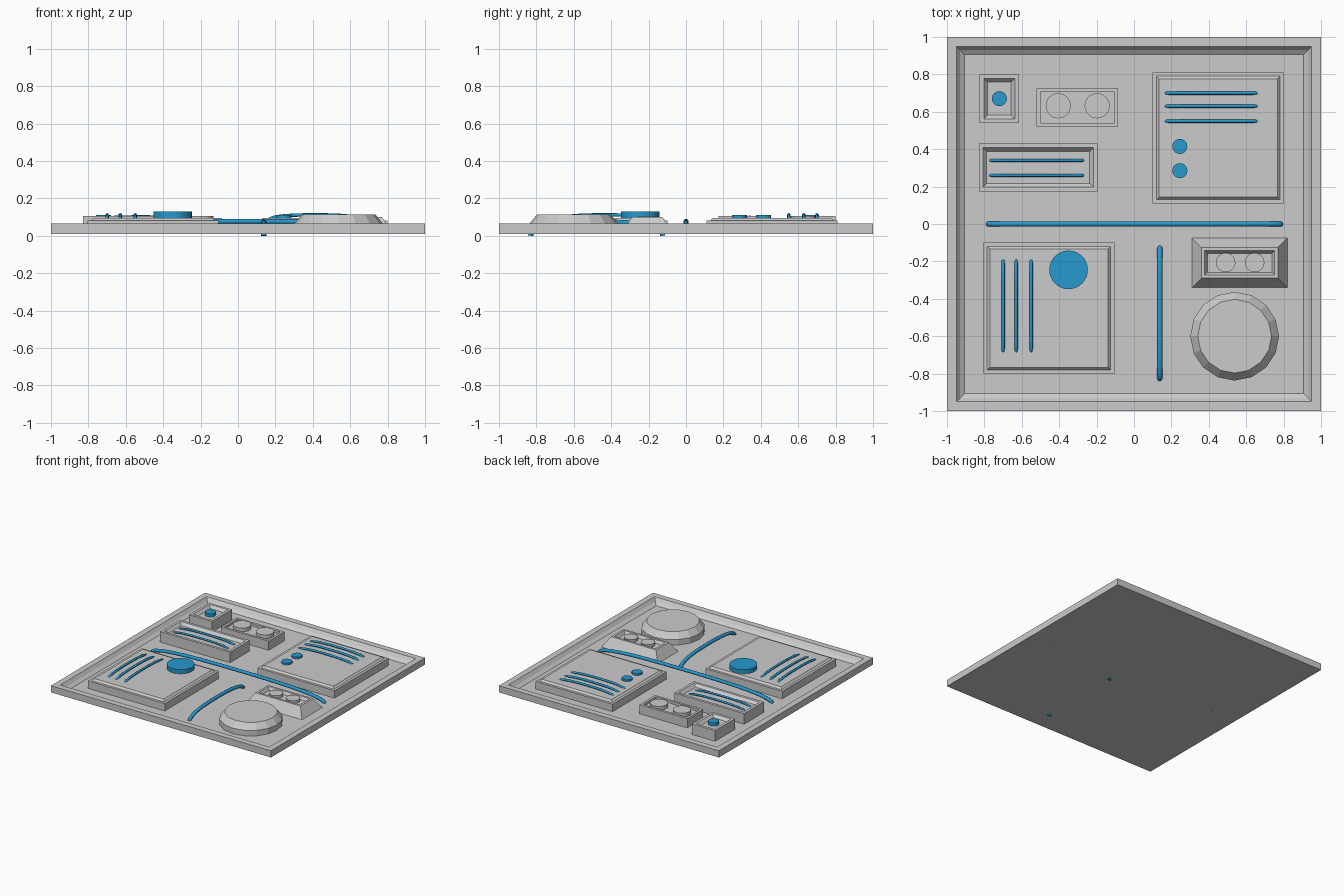
import bpy, bmesh, math

if "Cube" in bpy.data.objects:
    bpy.data.objects.remove(bpy.data.objects["Cube"])

blue = bpy.data.materials.new("blue")
blue.diffuse_color = (0.02, 0.32, 0.62, 1)
blue.use_nodes = True
blue.node_tree.nodes["Principled BSDF"].inputs["Base Color"].default_value = blue.diffuse_color
FLOOR = 0.02


def make(name, bm, mat=None):
    me = bpy.data.meshes.new(name)
    bmesh.ops.recalc_face_normals(bm, faces=bm.faces[:])
    bm.to_mesh(me)
    bm.free()
    ob = bpy.data.objects.new(name, me)
    bpy.context.collection.objects.link(ob)
    if mat:
        me.materials.append(mat)
    return ob


def loft(name, rings, mat=None):
    """Join equal-sided rings of points, capping both ends."""
    bm = bmesh.new()
    vs = [[bm.verts.new(p) for p in r] for r in rings]
    n = len(vs[0])
    for a, b in zip(vs, vs[1:]):
        for i in range(n):
            j = (i + 1) % n
            bm.faces.new((a[i], a[j], b[j], b[i]))
    bm.faces.new(vs[0][::-1])
    bm.faces.new(vs[-1])
    return make(name, bm, mat)


def box(name, x0, x1, y0, y1, profile):
    """Rectangle swept through (inset, z) steps."""
    loft(name, [[(x0 + i, y0 + i, z), (x1 - i, y0 + i, z),
                 (x1 - i, y1 - i, z), (x0 + i, y1 - i, z)] for i, z in profile])


def disc(name, x, y, profile, mat=None, n=32):
    """Circle swept through (radius, z) steps."""
    loft(name, [[(x + r * math.cos(2 * math.pi * k / n),
                  y + r * math.sin(2 * math.pi * k / n), z) for k in range(n)]
                for r, z in profile], mat)


def tube(name, a, b, z0, z1, r, power):
    """Arched tube from a to b whose ends dive straight down."""
    cu = bpy.data.curves.new(name, 'CURVE')
    cu.dimensions = '3D'
    cu.bevel_depth = r
    cu.bevel_resolution = 2
    cu.use_fill_caps = True
    n = 32
    sp = cu.splines.new('POLY')
    sp.points.add(n)
    for k in range(n + 1):
        t = math.pi * k / n
        c, s = math.cos(t), max(math.sin(t), 0)
        u = 0.5 - 0.5 * math.copysign(abs(c) ** power, c)
        z = z0 + (z1 - z0) * s ** power
        sp.points[k].co = (a[0] + (b[0] - a[0]) * u, a[1] + (b[1] - a[1]) * u, z, 1)
    cu.materials.append(blue)
    ob = bpy.data.objects.new(name, cu)
    bpy.context.collection.objects.link(ob)


# Tray with bevelled rim
box("base_tray", -1, 1, -1, 1, [(0, 0.01), (0, 0.065), (0.05, 0.065), (0.07, 0.038), (0.095, FLOOR)])

# Two large raised panels, each with three ribs
PANEL = [(0, FLOOR), (0, 0.081), (0.02, 0.081), (0.034, 0.096)]
box("front_panel", -0.805, -0.105, -0.80, -0.10, PANEL)
box("back_panel", 0.10, 0.80, 0.11, 0.81, PANEL)
for i, d in enumerate((0.70, 0.63, 0.55)):
    tube(f"front_rib_{i}", (-d, -0.685), (-d, -0.19), 0.08, 0.112, 0.009, 0.8)
    tube(f"back_rib_{i}", (0.165, d), (0.66, d), 0.08, 0.112, 0.009, 0.8)
disc("front_panel_dial", -0.35, -0.245, [(0.103, 0.08), (0.103, 0.13)], blue)
for i, y in enumerate((0.285, 0.415)):
    disc(f"back_panel_button_{i}", 0.245, y, [(0.04, 0.08), (0.04, 0.11)], blue)

# Recessed boxes on the back left
TROUGH = [(0, FLOOR), (0, 0.107), (0.022, 0.107), (0.042, 0.085)]
box("button_box", -0.825, -0.615, 0.54, 0.80, TROUGH)
disc("box_button", -0.72, 0.67, [(0.04, 0.08), (0.04, 0.111)], blue)
box("rib_box", -0.83, -0.195, 0.175, 0.43, TROUGH)
for i, y in enumerate((0.26, 0.34)):
    tube(f"box_rib_{i}", (-0.77, y), (-0.27, y), 0.075, 0.102, 0.008, 0.8)

# Stud boxes, one straight and one tapered
box("stud_box", -0.52, -0.085, 0.52, 0.725, [(0, FLOOR), (0, 0.095), (0.02, 0.095), (0.02, 0.075)])
for i, x in enumerate((-0.405, -0.197)):
    disc(f"box_stud_{i}", x, 0.632, [(0.067, 0.07), (0.067, 0.105)])
box("tapered_box", 0.31, 0.82, -0.34, -0.075,
    [(0, FLOOR), (0.05, 0.10), (0.068, 0.10), (0.082, 0.078)])
for i, x in enumerate((0.49, 0.645)):
    disc(f"tapered_box_stud_{i}", x, -0.206, [(0.052, 0.07), (0.052, 0.102)])

# Low sixteen-sided hatch
disc("round_hatch", 0.538, -0.60, [(0.237, FLOOR), (0.237, 0.065), (0.197, 0.113)], n=16)

# Long floor pipes
tube("cross_pipe", (-0.78, 0), (0.785, 0), 0.012, 0.077, 0.014, 0.75)
tube("short_pipe", (0.138, -0.83), (0.138, -0.125), 0.0, 0.073, 0.014, 0.75)
